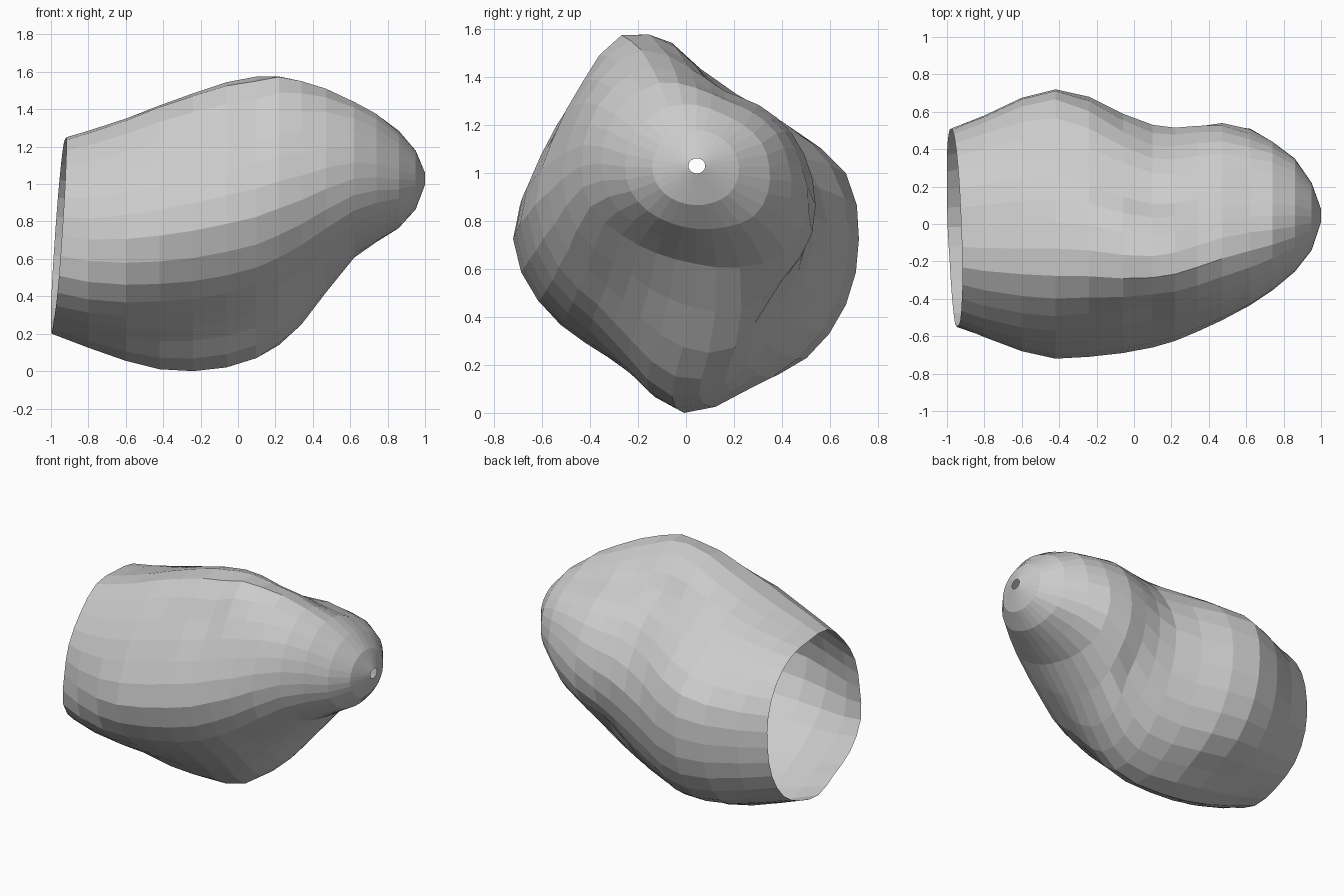
import bpy, bmesh
from math import sin, cos, pi

SIDES = 32

# silhouette stations: x, y min, y max, z min, z max
STATIONS = [
    (-0.96, -0.55, 0.51, 0.20, 1.25), (-0.80, -0.605, 0.58, 0.125, 1.285),
    (-0.60, -0.68, 0.675, 0.055, 1.35), (-0.42, -0.72, 0.72, 0.01, 1.42),
    (-0.24, -0.71, 0.68, 0.0, 1.485), (-0.06, -0.69, 0.59, 0.02, 1.545),
    (0.10, -0.66, 0.53, 0.07, 1.575), (0.22, -0.625, 0.515, 0.14, 1.575),
    (0.34, -0.575, 0.525, 0.25, 1.55), (0.47, -0.515, 0.54, 0.42, 1.51),
    (0.62, -0.435, 0.51, 0.605, 1.44), (0.74, -0.355, 0.44, 0.69, 1.375),
    (0.86, -0.255, 0.35, 0.765, 1.285), (0.95, -0.14, 0.22, 0.865, 1.18),
    (1.0, 0.01, 0.08, 0.997, 1.06),
]

# cross-section shapes: x and 16 radii (from +y turning up towards +z)
SHAPES = [
    (-0.96, [1, 1.02, 1.03, 1.02, 1, 1.07, 1.03, 1.02, 1, 1.06, 1.01, .94, 1, 1, 1.03, 1.02]),
    (-0.40, [1, 1, .88, .87, .93, 1.04, .99, .97, 1.02, .94, .83, .85, 1, .93, .98, 1.0]),
    (0.10, [1, .88, .80, .73, .92, 1.01, .92, .95, 1.02, .91, .79, .82, .97, .98, .97, .99]),
    (0.34, [.97, .87, .77, .70, .83, 1.02, .99, .97, 1.01, .93, .80, .83, .95, 1.03, .91, .97]),
    (0.60, [.93, .84, .74, .68, .77, 1, 1.03, 1.01, 1, 1, .91, .88, .91, 1.03, 1.13, 1.08]),
    (0.86, [1, .97, .92, .9, .97, 1.02, 1.02, 1, 1, .99, .97, .95, .97, 1.02, 1.1, 1.06]),
    (1.0, [1] * 16),
]


def radii_at(x):
    """Blend the two neighbouring section shapes."""
    for (xa, ra), (xb, rb) in zip(SHAPES, SHAPES[1:]):
        if x <= xb:
            t = max(0.0, (x - xa) / (xb - xa))
            return [a + (b - a) * t for a, b in zip(ra, rb)]
    return SHAPES[-1][1]


def sample(r, s):
    """Smooth periodic interpolation around the ring."""
    n = len(r)
    i = int(s)
    t = s - i
    p0, p1, p2, p3 = (r[(i + k) % n] for k in (-1, 0, 1, 2))
    return p1 + 0.5 * t * (p2 - p0 + t * (2*p0 - 5*p1 + 4*p2 - p3 + t * (3*(p1 - p2) + p3 - p0)))


def fit(values, lo, hi):
    """Stretch values to fill the range lo..hi."""
    a, b = min(values), max(values)
    return [lo + (v - a) * (hi - lo) / (b - a) for v in values]


# hollow shell lofted through the stations, open at both ends
bm = bmesh.new()
rings = []
for x, y0, y1, z0, z1 in STATIONS:
    rad = radii_at(x)
    polar = [(sample(rad, k * 16 / SIDES), 2 * pi * k / SIDES) for k in range(SIDES)]
    ys = fit([r * cos(a) for r, a in polar], y0, y1)
    zs = fit([r * sin(a) for r, a in polar], z0, z1)
    tilt = 1.0 if x < -0.9 else 0.0      # the wide mouth is cut at a slant
    rings.append([bm.verts.new((max(-1.0, x + tilt * (-0.035 * y + 0.07 * (z - 0.73))), y, z))
                  for y, z in zip(ys, zs)])

for a, b in zip(rings, rings[1:]):
    for k in range(SIDES):
        j = (k + 1) % SIDES
        bm.faces.new((a[k], b[k], b[j], a[j]))
bmesh.ops.recalc_face_normals(bm, faces=bm.faces)

mesh = bpy.data.meshes.new("hollow_shell")
bm.to_mesh(mesh)
bm.free()
shell = bpy.data.objects.new("hollow_shell", mesh)
bpy.context.collection.objects.link(shell)
